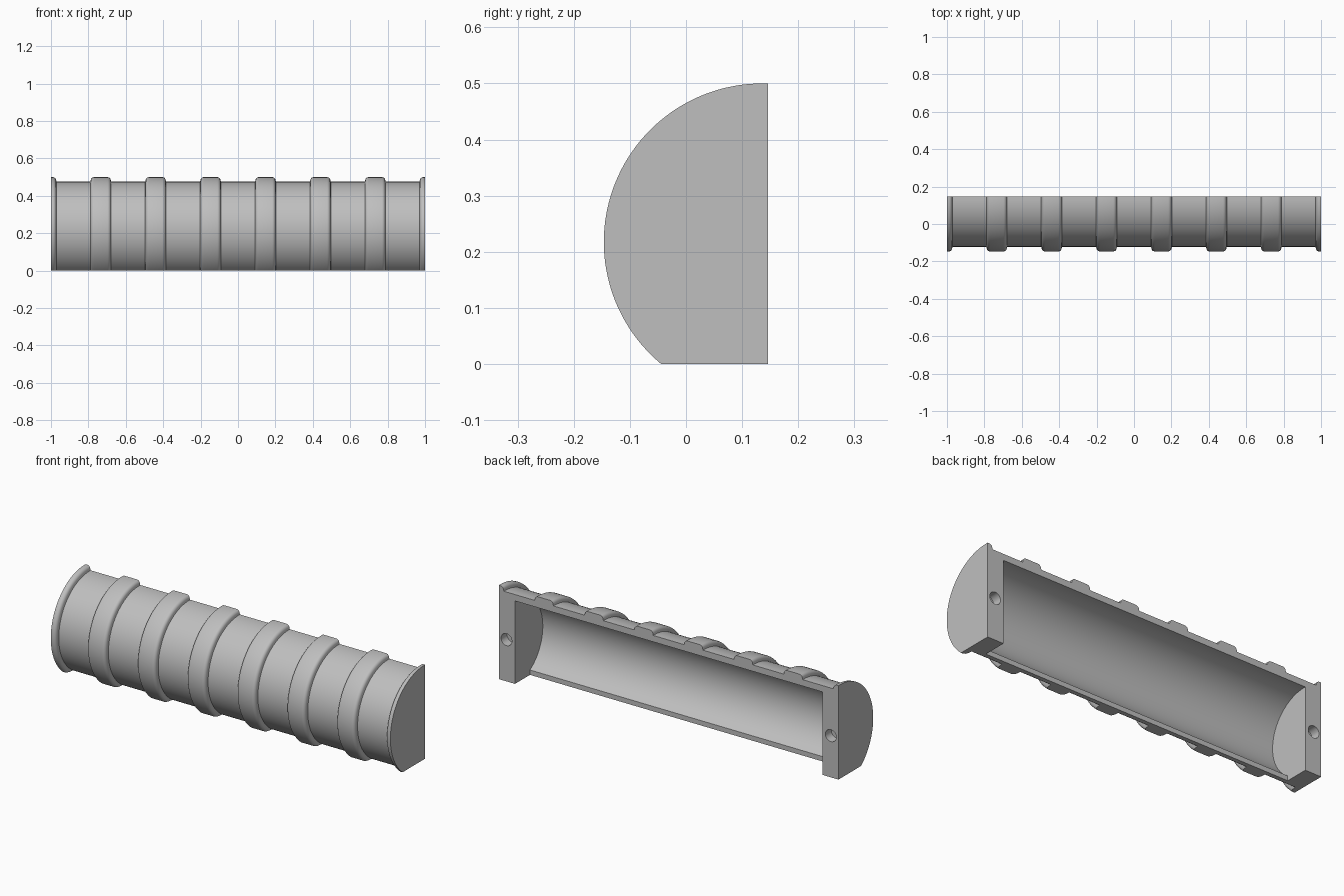
import bpy, bmesh
from math import asin, cos, sin, pi, radians
from mathutils import Matrix

if "Cube" in bpy.data.objects:
    bpy.data.objects.remove(bpy.data.objects["Cube"])

BACK, CY, CZ = 0.146, 0.136, 0.2175      # back plane and arc centre
R_BODY, R_BAND, R_IN = 0.258, 0.2825, 0.224
LIP_Y, BLOCK_X = 0.02, 0.905
STEPS = 56

grey = bpy.data.materials.new("plain_grey")
grey.use_nodes = True
colour = (0.52, 0.52, 0.52, 1)
grey.diffuse_color = colour
grey.node_tree.nodes["Principled BSDF"].inputs["Base Color"].default_value = colour


def arc(r, end):
    """Points (y, z) from the crown forward and down to the end angle."""
    angles = [pi / 2 + (end - pi / 2) * i / STEPS for i in range(STEPS + 1)]
    return [(CY + r * cos(a), CZ + r * sin(a)) for a in angles]


def outer_section(r):
    return [(BACK, 0), (BACK, CZ + r)] + arc(r, pi + asin(CZ / r))


def cavity_section():
    end = 3 * pi / 2 - asin((CY - LIP_Y) / R_IN)
    return [(0.3, -0.1), (0.3, CZ + R_IN)] + arc(R_IN, end) + [(LIP_Y, -0.1)]


def loft(name, stations):
    """Join cross-sections placed along x into a closed solid."""
    bm = bmesh.new()
    rings = [[bm.verts.new((x, y, z)) for y, z in pts] for x, pts in stations]
    for a, b in zip(rings, rings[1:]):
        for i in range(len(a)):
            j = (i + 1) % len(a)
            bm.faces.new((a[i], a[j], b[j], b[i]))
    bm.faces.new(rings[0])
    bm.faces.new(rings[-1])
    bmesh.ops.recalc_face_normals(bm, faces=bm.faces)
    return finish(name, bm)


def finish(name, bm):
    mesh = bpy.data.meshes.new(name)
    bm.to_mesh(mesh)
    bm.free()
    mesh.materials.append(grey)
    obj = bpy.data.objects.new(name, mesh)
    bpy.context.collection.objects.link(obj)
    return obj


# Rounded shoulder of a band: (distance in from the band edge, radius)
FILLET = 0.018
shoulder = [(0, R_BODY)]
for k in range(6):
    t = pi / 2 * k / 5
    shoulder.append((0.002 + FILLET * (1 - cos(t)), R_BAND - FILLET * (1 - sin(t))))

# Radius along the length: end flanges with six bands between them
HALF, PITCH, FLANGE = 0.056, 0.2935, 0.03
profile = [(-1, R_BAND)]
profile += [(-1 + FLANGE - d, r) for d, r in reversed(shoulder)]
for n in range(6):
    c = (n - 2.5) * PITCH
    profile += [(c - HALF + d, r) for d, r in shoulder]
    profile += [(c + HALF - d, r) for d, r in reversed(shoulder)]
profile += [(1 - FLANGE + d, r) for d, r in shoulder]
profile.append((1, R_BAND))
shell = loft("ribbed_shell", [(x, outer_section(r)) for x, r in profile])

# Hollow between the end blocks, and a blind hole in each block
cutters = [loft("cavity_cutter", [(x, cavity_section()) for x in (-BLOCK_X, BLOCK_X)])]
for side in (-1, 1):
    bm = bmesh.new()
    place = Matrix.Translation((side * 0.955, BACK, 0.222)) @ Matrix.Rotation(radians(90), 4, "X")
    bmesh.ops.create_cone(bm, cap_ends=True, segments=32, radius1=0.032,
                          radius2=0.032, depth=0.1, matrix=place)
    cutters.append(finish("hole_cutter", bm))

for cutter in cutters:
    cutter.hide_render = True
    mod = shell.modifiers.new("cut", "BOOLEAN")
    mod.operation = "DIFFERENCE"
    mod.solver = "EXACT"
    mod.object = cutter

# Bake the cuts, then smooth the curved faces
graph = bpy.context.evaluated_depsgraph_get()
graph.update()
result = bpy.data.meshes.new_from_object(shell.evaluated_get(graph))
shell.modifiers.clear()
shell.data = result
result.name = "ribbed_shell"
for cutter in cutters:
    bpy.data.objects.remove(cutter)

bpy.ops.object.select_all(action="DESELECT")
shell.select_set(True)
bpy.context.view_layer.objects.active = shell
bpy.ops.object.shade_smooth_by_angle(angle=radians(30))
